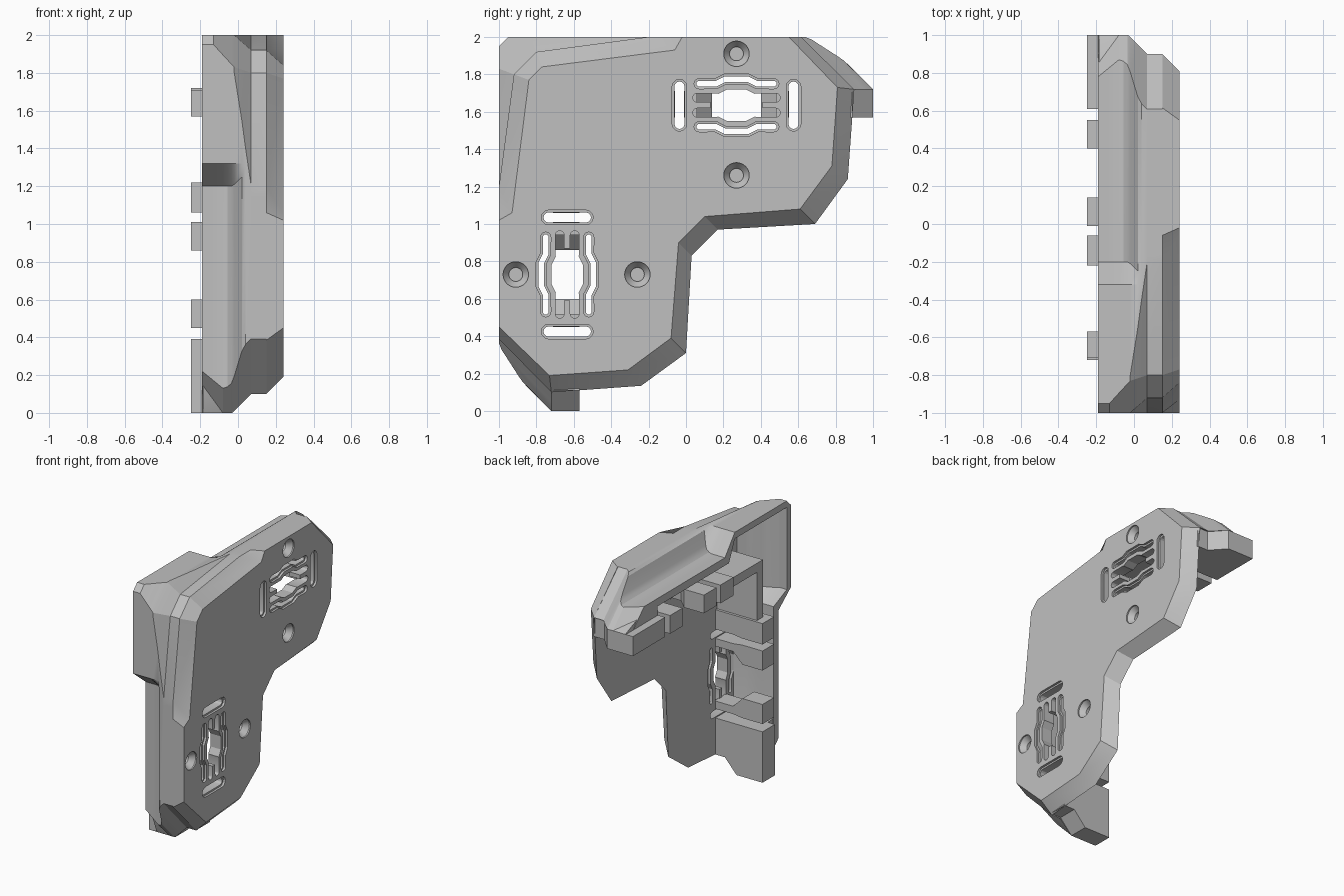
import bpy, bmesh, math
from mathutils import Vector

cube = bpy.data.objects.get("Cube")
if cube:
    bpy.data.objects.remove(cube)

grey = bpy.data.materials.new("plain grey")
grey.use_nodes = True
COL = (0.53, 0.53, 0.53, 1)
grey.diffuse_color = COL
grey.node_tree.nodes["Principled BSDF"].inputs["Base Color"].default_value = COL


def swap(p):
    """Reflect a (y, z) point over the corner diagonal."""
    return (1 - p[1], 1 - p[0])


def both(half):
    return half + [swap(p) for p in reversed(half)]


def loft(bm, layers):
    """Closed solid through rings of (y, z) points at successive x."""
    rows = [[bm.verts.new((x, y, z)) for y, z in ring] for x, ring in layers]
    n = len(rows[0])
    for a, b in zip(rows, rows[1:]):
        for i in range(n):
            j = (i + 1) % n
            bm.faces.new((a[i], a[j], b[j], b[i]))
    bm.faces.new(rows[0])
    bm.faces.new(rows[-1])


def make(name, solids):
    bm = bmesh.new()
    for layers in solids:
        loft(bm, layers)
    bmesh.ops.recalc_face_normals(bm, faces=bm.faces)
    mesh = bpy.data.meshes.new(name)
    bm.to_mesh(mesh)
    bm.free()
    mesh.materials.append(grey)
    ob = bpy.data.objects.new(name, mesh)
    bpy.context.collection.objects.link(ob)
    return ob


def with_twin(solids):
    return solids + [[(x, [swap(p) for p in ring]) for x, ring in s] for s in solids]


def rect(y0, y1, z0, z1):
    return [(y0, z0), (y1, z0), (y1, z1), (y0, z1)]


def stroke(points, r, steps=6):
    """Outline of a round-ended line of half width r."""
    pts = [Vector(p) for p in points]
    ring = []
    for line in (pts, pts[::-1]):
        for i, p in enumerate(line[:-1]):
            d = (line[i + 1] - line[max(i - 1, 0)]).normalized()
            ring.append(tuple(p + r * Vector((d.y, -d.x))))
        d = (line[-1] - line[-2]).normalized()
        side = Vector((d.y, -d.x))
        for k in range(steps):
            a = math.pi * k / steps
            ring.append(tuple(line[-1] + r * (side * math.cos(a) + d * math.sin(a))))
    return ring


def slot(points, r, lip=0.012):
    thin, wide = stroke(points, r), stroke(points, r + lip)
    return [(.1, thin), (.222, thin), (.223, wide), (.26, wide)]


def circle(y, z, r, n=32):
    return [(y + r * math.cos(math.tau * i / n), z + r * math.sin(math.tau * i / n))
            for i in range(n)]


# Face plate with its bevelled rim
rim = both([(.03, .83), (0, .31), (-.24, .135), (-.72, .1), (-1, .385),
            (-1, 1.06), (-1, 1.2), (-.92, 1.8)])
face = both([(-.04, .9), (-.08, .39), (-.31, .22), (-.73, .19), (-1, .45),
             (-1, 1.02), (-.93, 1.06), (-.84, 1.77)])
plate = make("face_plate", [[(.15, rim), (.24, face)]])

# Slots, centre openings and countersunk screw holes
CY, CZ, SCREW_Y = -.635, .73, -.585
cuts = []
for s in (-1, 1):
    cuts.append(slot([(CY - .1, CZ + s * .305), (CY + .1, CZ + s * .305)], .027))
    wave = [(.115, -.2), (.115, -.11), (.14, -.06), (.14, .06), (.115, .11), (.115, .2)]
    cuts.append(slot([(CY + s * y, CZ + z) for y, z in wave], .015))
    hole = (SCREW_Y + s * .325, CZ)
    cuts.append([(.165, circle(*hole, .037)), (.19, circle(*hole, .037)),
                 (.23, circle(*hole, .068)), (.26, circle(*hole, .068))])
corner = [(.085, .05), (.06, .1), (.06, .14)]
window = [(CY + a * y, CZ + b * z)
          for a, b in ((1, 1), (-1, 1), (-1, -1), (1, -1))
          for y, z in corner[::a * b]]
cuts.append([(.1, window), (.26, window)])
fingers = []
for s in (-1, 1):
    for t in (-1, 1):
        line = stroke([(CY + s * .04, CZ + t * .11), (CY + s * .04, CZ + t * .21)], .024)
        fingers.append([(.1, line), (.26, line)])

for name, solids in (("slot_cutter", cuts), ("finger_cutter", fingers)):
    cutter = make(name, with_twin(solids))
    cutter.hide_render = True
    mod = plate.modifiers.new(name, "BOOLEAN")
    mod.operation = "DIFFERENCE"
    mod.solver = "EXACT"
    mod.object = cutter
    bpy.context.view_layer.objects.active = plate
    bpy.ops.object.modifier_apply(modifier=name)
    bpy.data.objects.remove(cutter)


# Corner flange: thin shell with scooped sides and a raised corner
def flange_ring(end, floor, scoop, cut, low, inner):
    """end: tip height, floor: outer y, scoop: two heights, low and cut: corner."""
    half = [(-inner, 1.32), (-.79, 1.25), (-.79, .35), (-.72, end),
            (floor, end - 1.08 * (floor + .72) - .01), (floor, scoop[0]),
            (-1, scoop[1]), low, cut]
    return [(-inner, 1 + inner)] + both(half)


S = (1.2, 1.32)
base = flange_ring(.1, -1, (1.1, 1.15), (-.92, 1.8), (-1, 1.2), .83)
flange = make("corner_flange", [[
    (-.19, flange_ring(.09, -.85, S, (-1, 1.95), (-1, 1.9), .95)),
    (-.13, flange_ring(.041, -.85, S, (-1, 1.95), (-1, 1.9), .95)),
    (-.08, flange_ring(0, -.85, S, (-1, 1.895), (-1, 1.86), .92)),
    (-.055, flange_ring(0, -.857, S, (-1, 1.868), (-1, 1.84), .91)),
    (-.035, flange_ring(0, -.875, S, (-1, 1.846), (-1, 1.82), .9)),
    (-.02, flange_ring(.01, -.9, (1.21, 1.32), (-1, 1.83), (-1, 1.8), .89)),
    (.02, flange_ring(.05, -.985, (1.25, 1.32), (-.964, 1.817), (-1, 1.55), .86)),
    (.04, flange_ring(.07, -1, (1.25, 1.3), (-.947, 1.81), (-1, 1.4), .85)),
    (.07, base), (.15, base),
]])


# Solid feet at both ends of the flange
def foot(end, back=-.8, rise=.2):
    return [(-.72, end), (-.57, end), (-.57, .39), (back, .39), (back, rise)]


slim = foot(0, -.72, .1)
feet = make("end_feet", with_twin([[(-.25, slim), (-.19, slim), (-.185, foot(0)),
                                    (-.03, foot(0)), (.07, foot(.11)), (.16, foot(.11))]]))


# Rail tabs on slanted legs: block from z0 to z1, leg from a to b
def tab(z0, z1, a, b):
    block, leg = rect(-.71, -.57, z0, z1), rect(-.71, -.57, a, b)
    return [(-.25, block), (-.08, block), (0, leg), (.16, leg)]


tabs = make("rail_tabs", with_twin([tab(.45, .6, .46, .52), tab(.86, 1.01, .94, 1.0),
                                    tab(1.06, 1.22, 1.07, 1.22)]))

# Thin wall closing off the hollow corner
wall = rect(-.66, -.59, 1.2, 1.66)
walls = make("inner_corner_walls", with_twin([[(-.19, wall), (.16, wall)]]))

# Smooth the curved scoops and holes, keep edges crisp
bpy.ops.object.select_all(action="DESELECT")
for part in (plate, flange, feet, tabs, walls):
    part.select_set(True)
bpy.context.view_layer.objects.active = plate
bpy.ops.object.shade_smooth_by_angle(angle=math.radians(25))
